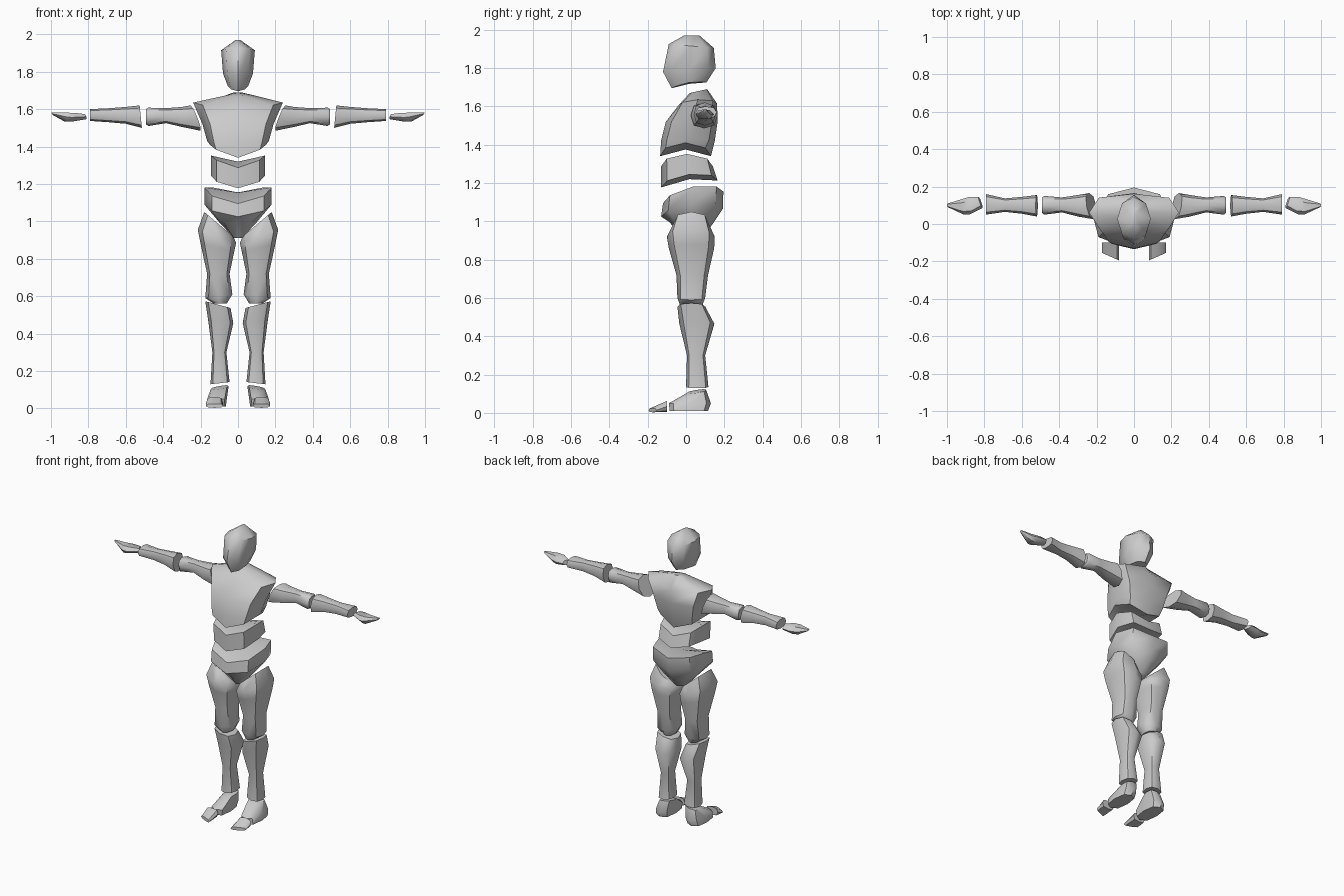
import bpy, bmesh, math

grey = bpy.data.materials.new("matte grey")
grey.diffuse_color = (0.6, 0.6, 0.6, 1)

# which loft coordinates (a, b, c) go to x, y, z; c runs along the part
AXES = {"z": (0, 1, 2), "x": (2, 0, 1), "y": (0, 2, 1)}


def loft(name, rings, axis="z", mirror=False, sides=8, power=0.8, angle=50):
    """Ring: a0, a1, b0, b1, c, then optional tilt along a, tilt along b, saddle."""
    bm = bmesh.new()
    loops = []
    centres = []
    order = AXES[axis]
    for ring in rings:
        a0, a1, b0, b1, c, ta, tb, sad = (tuple(ring) + (0, 0, 0))[:8]
        loop = []
        for i in range(sides):
            t = 2 * math.pi * i / sides
            u = math.copysign(abs(math.cos(t)) ** power, math.cos(t))
            v = math.copysign(abs(math.sin(t)) ** power, math.sin(t))
            p = ((a0 + a1) / 2 + u * (a1 - a0) / 2,
                 (b0 + b1) / 2 + v * (b1 - b0) / 2,
                 c + ta * u + tb * v + sad * u * u)
            loop.append(bm.verts.new([p[k] for k in order]))
        loops.append(loop)
        mid = ((a0 + a1) / 2, (b0 + b1) / 2, c + sad * 0.5)
        centres.append([mid[k] for k in order])
    for low, high in zip(loops, loops[1:]):
        for i in range(sides):
            j = (i + 1) % sides
            bm.faces.new((low[i], low[j], high[j], high[i]))
    # fan caps
    for k in (0, -1):
        hub = bm.verts.new(centres[k])
        for i in range(sides):
            bm.faces.new((loops[k][i], loops[k][(i + 1) % sides], hub))
    bmesh.ops.recalc_face_normals(bm, faces=bm.faces[:])
    mesh = bpy.data.meshes.new(name)
    bm.to_mesh(mesh)
    bm.free()
    mesh.materials.append(grey)
    obj = bpy.data.objects.new(name, mesh)
    bpy.context.collection.objects.link(obj)
    bpy.ops.object.select_all(action="DESELECT")
    obj.select_set(True)
    bpy.context.view_layer.objects.active = obj
    bpy.ops.object.shade_smooth_by_angle(angle=math.radians(angle))
    if mirror:
        obj.modifiers.new("Mirror", "MIRROR").use_clip = False
    return obj


# head
loft("head", [
    (-.055, .055, -.075, .107, 1.71, 0, .015, .015),
    (-.08, .08, -.12, .155, 1.79, 0, .01),
    (-.09, .09, -.09, .145, 1.915, 0, -.01),
    (-.012, .012, -.01, .07, 1.97)], power=1)

# torso: saddle-shaped bands
loft("chest", [
    (-.15, .15, -.135, .13, 1.34, 0, 0, .07),
    (-.165, .165, -.13, .15, 1.42, 0, 0, .01),
    (-.19, .19, -.105, .165, 1.52),
    (-.24, .24, -.04, .162, 1.61, 0, .005, .025),
    (-.035, .035, .02, .11, 1.68, 0, .01)], power=.7)
loft("abdomen", [
    (-.145, .145, -.13, .165, 1.195, 0, .018, .05),
    (-.145, .145, -.13, .14, 1.287, 0, 0, .065)], power=.7)
loft("pelvis", [
    (-.03, .03, -.02, .10, .92, 0, .01),
    (-.10, .10, -.085, .145, .995),
    (-.18, .18, -.13, .192, 1.045, 0, .02, .045),
    (-.18, .18, -.12, .195, 1.125, 0, .03, .057)], power=.75)

# legs
loft("thigh", [
    (.06, .13, -.03, .085, .56),
    (.03, .175, -.045, .10, .60, -.01),
    (.045, .165, -.05, .115, .72),
    (.02, .20, -.09, .147, .86, .02),
    (.01, .215, -.10, .15, .92, .035),
    (.025, .18, -.065, .12, .985, .065)], mirror=True)
loft("shin", [
    (.045, .147, 0, .117, .135, -.006),
    (.062, .137, .005, .10, .30),
    (.025, .16, -.035, .148, .465, .01),
    (.04, .175, -.045, .10, .555, .018)], mirror=True)
loft("foot", [
    (.065, .17, -.085, .115, .01),
    (.06, .165, -.09, .13, .05),
    (.05, .145, .005, .105, .112, -.008, .008)], mirror=True, power=.7)
loft("toe", [
    (.08, .17, .005, .062, -.10),
    (.08, .17, .003, .025, -.175, .02)], axis="y", mirror=True, power=.7)

# arms
loft("upper_arm", [
    (.025, .165, 1.485, 1.62, .228, .012, .026),
    (.04, .155, 1.505, 1.612, .30),
    (.062, .142, 1.525, 1.605, .385),
    (.05, .15, 1.51, 1.608, .48),
    (.06, .14, 1.52, 1.60, .493)], axis="x", mirror=True)
loft("forearm", [
    (.04, .155, 1.50, 1.62, .52, 0, .006),
    (.055, .145, 1.522, 1.612, .60),
    (.065, .137, 1.53, 1.605, .69),
    (.05, .16, 1.537, 1.60, .792)], axis="x", mirror=True)
loft("hand", [
    (.085, .145, 1.545, 1.575, .82, .01, .005),
    (.05, .145, 1.53, 1.583, .88, 0, -.012),
    (.05, .13, 1.53, 1.584, .92, .01),
    (.09, .11, 1.568, 1.584, .995, 0, .005)], axis="x", mirror=True, sides=6)
